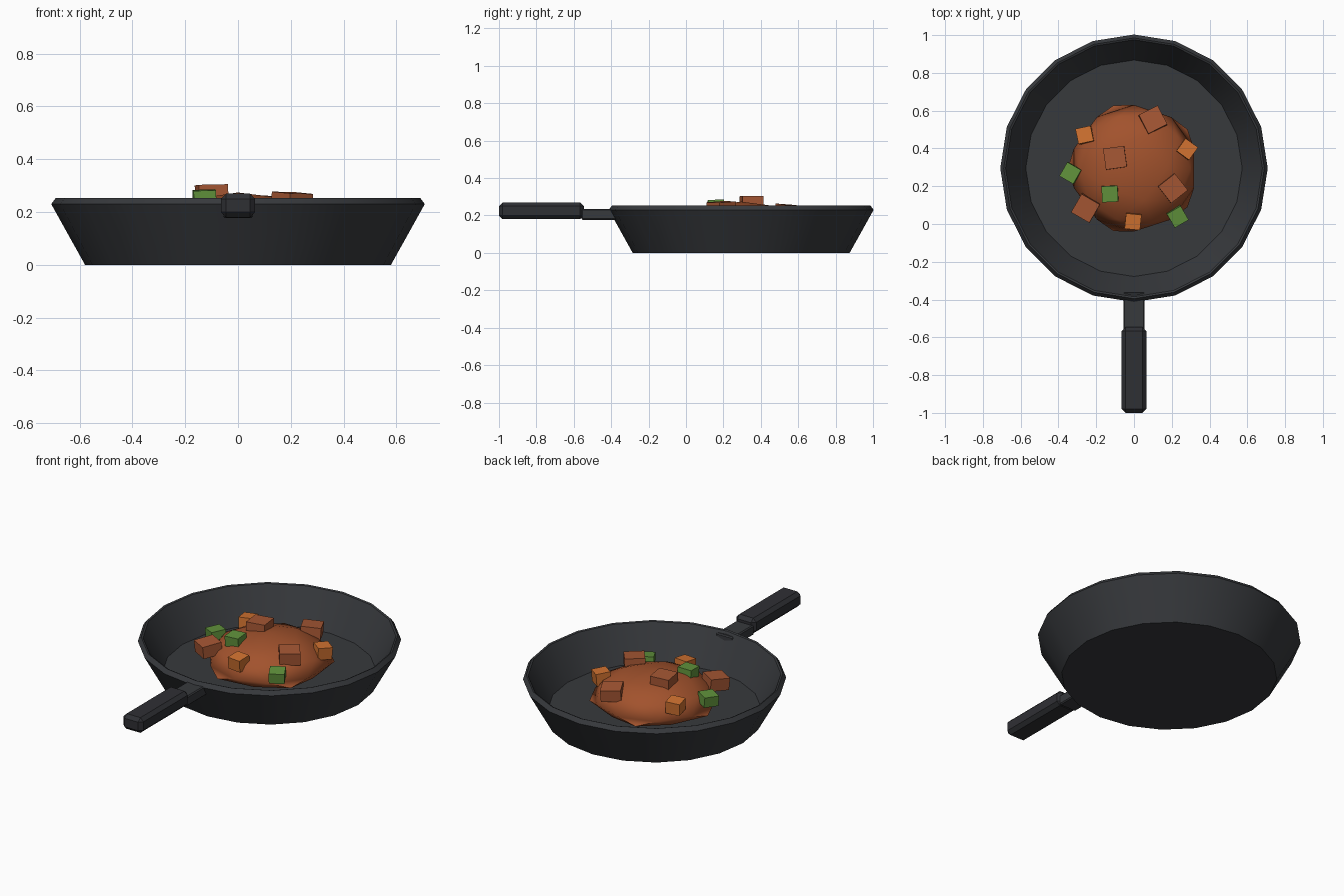
import bpy, bmesh, math
from mathutils import Matrix, Vector

if "Cube" in bpy.data.objects:
    bpy.data.objects.remove(bpy.data.objects["Cube"])

CY = 0.295  # centre of the pan along y


def material(name, rgb):
    m = bpy.data.materials.new(name)
    m.diffuse_color = (*rgb, 1)
    m.use_nodes = True
    m.node_tree.nodes["Principled BSDF"].inputs["Base Color"].default_value = m.diffuse_color
    return m


IRON = material("iron", (0.038, 0.041, 0.046))
GRIP = material("grip", (0.028, 0.029, 0.034))
STEW = material("stew", (0.36, 0.085, 0.026))
MEAT = material("meat", (0.38, 0.095, 0.034))
CARROT = material("carrot", (0.64, 0.17, 0.03))
PEPPER = material("pepper", (0.12, 0.29, 0.045))


def finish(bm, name, mat, smooth=None):
    bmesh.ops.recalc_face_normals(bm, faces=bm.faces)
    me = bpy.data.meshes.new(name)
    bm.to_mesh(me)
    bm.free()
    me.materials.append(mat)
    ob = bpy.data.objects.new(name, me)
    bpy.context.collection.objects.link(ob)
    if smooth:
        bpy.ops.object.select_all(action='DESELECT')
        ob.select_set(True)
        bpy.context.view_layer.objects.active = ob
        bpy.ops.object.shade_smooth_by_angle(angle=math.radians(smooth))
    return ob


def box(name, mat, loc, size, bevel=0.0):
    bm = bmesh.new()
    bmesh.ops.create_cube(bm, size=1)
    bmesh.ops.scale(bm, vec=size, verts=bm.verts)
    if bevel:
        bmesh.ops.bevel(bm, geom=bm.edges[:], offset=bevel, segments=1, affect='EDGES')
    ob = finish(bm, name, mat)
    ob.location = loc
    return ob


# Pan: closed 20-sided lathe, outer wall, chamfered rim, inner wall and floor
SIDES = 20
profile = [(0.58, 0), (0.708, 0.23), (0.69, 0.254), (0.68, 0.25), (0.573, 0.052)]
bm = bmesh.new()
rings = []
for r, z in profile:
    angles = [2 * math.pi * i / SIDES for i in range(SIDES)]
    rings.append([bm.verts.new((r * math.cos(a), CY + r * math.sin(a), z)) for a in angles])
for lower, upper in zip(rings, rings[1:]):
    for i in range(SIDES):
        j = (i + 1) % SIDES
        bm.faces.new((lower[i], lower[j], upper[j], upper[i]))
bm.faces.new(rings[0][::-1])
bm.faces.new(rings[-1])
finish(bm, "pan", IRON, 30)

# Handle: neck that pokes through the wall, and bevelled grip
box("handle_neck", IRON, (0, -0.46, 0.206), (0.112, 0.2, 0.058), 0.006)
box("handle_grip", GRIP, (0, -0.773, 0.225), (0.13, 0.454, 0.09), 0.02)

# Stew: squashed icosphere dome whose lower ring spreads into five blunt corners
bm = bmesh.new()
bmesh.ops.create_icosphere(bm, subdivisions=2, radius=1)
for v in bm.verts:
    flat = Vector((v.co.x, v.co.y))
    if v.co.z < -0.6:
        flat *= 0.4
        z = 0.045
    elif v.co.z < -0.3:
        corner = v.co.z > -0.48
        flat = flat.normalized() * (0.35 if corner else 0.285)
        z = 0.1 if corner else 0.08
    else:
        flat *= 0.335
        z = 0.127 + 0.147 * v.co.z
    v.co = (flat.x, flat.y + CY, z)
finish(bm, "stew_mound", STEW, 75)

# Chunks scattered on the mound: x, y, z, turn
chunks = {
    "meat": (MEAT, (0.112, 0.112, 0.07),
             [(0.10, 0.55, 0.222, 27), (-0.10, 0.35, 0.268, 8),
              (0.205, 0.19, 0.238, 38), (-0.255, 0.085, 0.203, -30)]),
    "carrot": (CARROT, (0.082, 0.082, 0.07),
               [(-0.26, 0.47, 0.205, 12), (0.28, 0.395, 0.205, -36), (-0.005, 0.015, 0.208, -6)]),
    "pepper": (PEPPER, (0.085, 0.085, 0.06),
               [(-0.335, 0.27, 0.19, -30), (-0.127, 0.16, 0.253, 3), (0.23, 0.04, 0.183, 30)]),
}
for name, (mat, size, spots) in chunks.items():
    for n, (x, y, z, turn) in enumerate(spots, 1):
        ob = box(f"{name}_chunk_{n}", mat, (x, y, z), size)
        # lean each chunk gently outward with the mound
        lean = Vector((0, 0, 1)).rotation_difference(Vector((x * 0.25, (y - CY) * 0.35, 1)))
        ob.rotation_euler = (lean.to_matrix() @ Matrix.Rotation(math.radians(turn), 3, 'Z')).to_euler()
